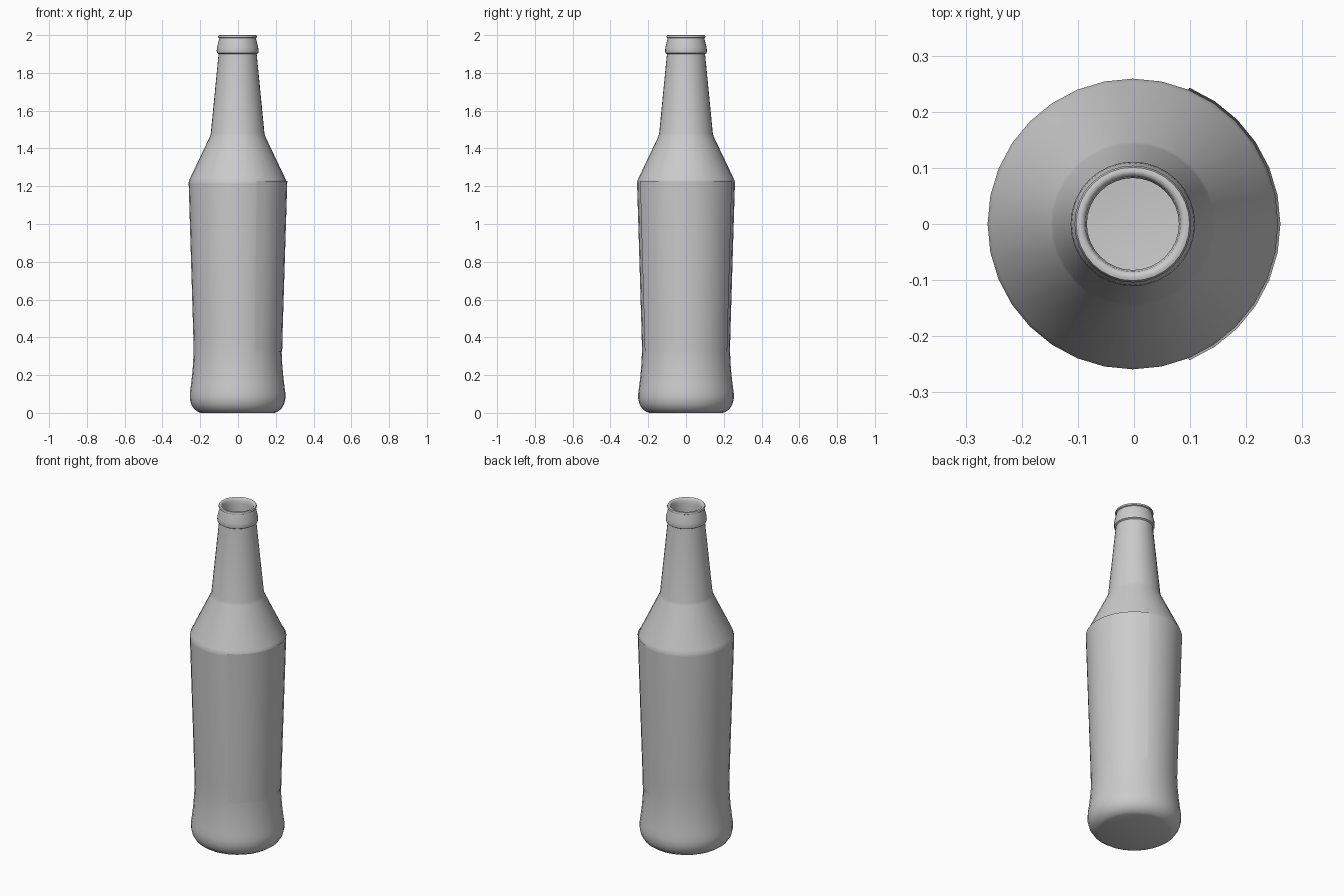
import bpy, bmesh, math

if "Cube" in bpy.data.objects:
    bpy.data.objects.remove(bpy.data.objects["Cube"])

SEGMENTS = 32
AXIS_X = -0.002  # the label makes the bounding box slightly asymmetric


def lathe(name, profile, first=0, count=SEGMENTS, cap_bottom=False):
    """Revolve (radius, z) points over some of the bottle's 32 segments."""
    closed = count == SEGMENTS
    bm = bmesh.new()
    columns = []
    for i in range(count if closed else count + 1):
        a = 2 * math.pi * (first + i) / SEGMENTS
        columns.append([bm.verts.new((r * math.cos(a), r * math.sin(a), z))
                        for r, z in profile])
    for i in range(count):
        a, b = columns[i], columns[(i + 1) % len(columns)]
        for j in range(len(profile) - 1):
            bm.faces.new((a[j], b[j], b[j + 1], a[j + 1]))
    if cap_bottom:
        bm.faces.new([c[0] for c in reversed(columns)])
    mesh = bpy.data.meshes.new(name)
    bm.to_mesh(mesh)
    bm.free()
    obj = bpy.data.objects.new(name, mesh)
    obj.location.x = AXIS_X
    bpy.context.collection.objects.link(obj)
    bpy.context.view_layer.objects.active = obj
    obj.select_set(True)
    bpy.ops.object.shade_smooth_by_angle(angle=math.radians(40))
    obj.select_set(False)
    return obj


# Bottle: rounded base, slim waist, shoulder, neck, collar, lip and mouth
lathe("bottle", [
    (0.195, 0.0), (0.21, 0.006), (0.23, 0.02), (0.246, 0.045),
    (0.253, 0.075), (0.253, 0.105), (0.248, 0.14), (0.241, 0.2),
    (0.236, 0.26), (0.233, 0.33), (0.235, 0.42), (0.259, 1.21),
    (0.259, 1.222), (0.253, 1.24), (0.147, 1.462), (0.142, 1.48),
    (0.101, 1.9), (0.109, 1.905), (0.111, 1.915), (0.109, 1.935),
    (0.097, 1.984), (0.103, 1.987), (0.104, 1.992), (0.101, 1.998),
    (0.095, 2.0), (0.089, 1.998), (0.085, 1.992), (0.082, 1.97),
    (0.082, 1.91),
], cap_bottom=True)

# Wrapped label: thin sheet covering 135 degrees of the right side
lathe("label", [(0.236, 0.325), (0.238, 0.42), (0.263, 1.227)],
      first=-6, count=12)
